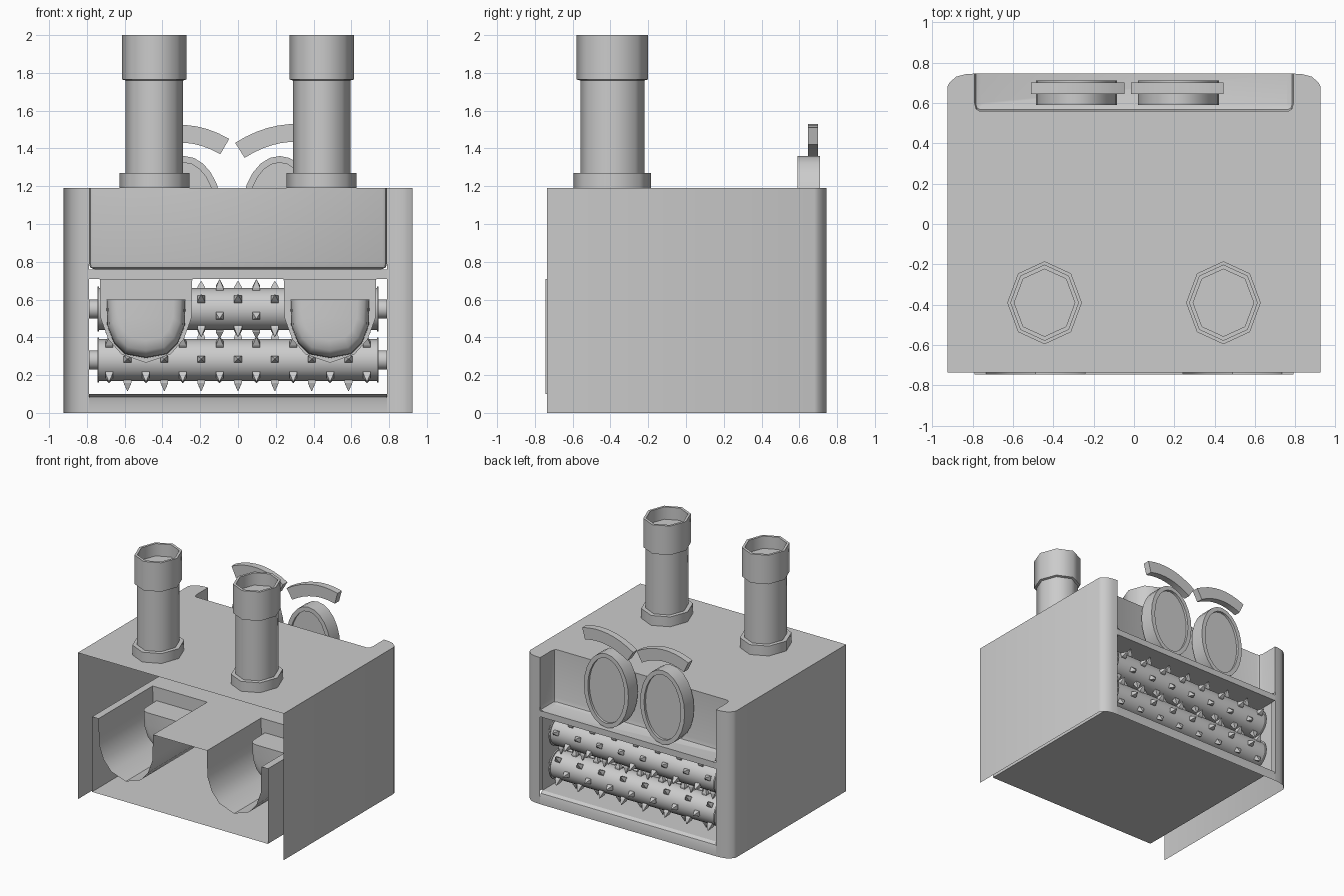
import bpy, bmesh, math
from mathutils import Vector, Matrix

if "Cube" in bpy.data.objects:
    bpy.data.objects.remove(bpy.data.objects["Cube"])


def finish(name, bm, angle=35):
    bmesh.ops.remove_doubles(bm, verts=bm.verts, dist=0.0005)
    bmesh.ops.recalc_face_normals(bm, faces=bm.faces)
    me = bpy.data.meshes.new(name)
    bm.to_mesh(me)
    bm.free()
    ob = bpy.data.objects.new(name, me)
    bpy.context.collection.objects.link(ob)
    bpy.ops.object.select_all(action='DESELECT')
    ob.select_set(True)
    bpy.context.view_layer.objects.active = ob
    bpy.ops.object.shade_smooth_by_angle(angle=math.radians(angle))
    return ob


def loft(bm, rings, closed=True, cap0=False, cap1=False):
    vs = [[bm.verts.new(p) for p in r] for r in rings]
    n = len(rings[0])
    for a, b in zip(vs, vs[1:]):
        for i in range(n if closed else n - 1):
            j = (i + 1) % n
            bm.faces.new((a[i], a[j], b[j], b[i]))
    if cap0:
        bm.faces.new(vs[0])
    if cap1:
        bm.faces.new(vs[-1])


def poly(bm, pts):
    bm.faces.new([bm.verts.new(p) for p in pts])


def at_y(pts, y):
    return [(x, y, z) for x, z in pts]


def at_z(pts, z):
    return [(x, y, z) for x, y in pts]


def flip(pts):
    return [(-x, y) for x, y in reversed(pts)]


TOP = 1.19
# Outer shell: side walls with rounded front pillars, recessed panel, top plate
bm = bmesh.new()
side = [(-.925, -.735), (-.925, .68), (-.915, .70), (-.88, .73), (-.835, .742), (-.79, .745)]
for s in (side, flip(side)):
    loft(bm, [at_z(s, 0), at_z(s, TOP)], closed=False)
notch = [(-.79, .745), (-.79, .60), (-.782, .57), (-.765, .56)]
notch += flip(notch)
foot = [(-.76, .745), (-.76, .60), (-.757, .595), (-.75, .59)]
foot += flip(foot)
mid = [((a[0] + b[0]) / 2 - (.008 if a[0] < 0 else -.008), (a[1] + b[1]) / 2 - (.007 if a[1] < .74 else 0))
       for a, b in zip(notch, foot)]
loft(bm, [at_z(notch, TOP), at_z(notch, .80), at_z(mid, .77), at_z(foot, .76)], closed=False)
poly(bm, at_z(foot, .76))
poly(bm, at_z(side + notch[1:-1] + flip(side), TOP))
# bar above the mouth and lip under it
loft(bm, [[(-.79, .745, z), (.79, .745, z)] for z in (.71, .76)], closed=False)
loft(bm, [[(-.79, y, z), (.79, y, z)] for y, z in ((.745, 0), (.745, .05), (.735, .085), (.71, .10))], closed=False)
finish("body_shell", bm)

# Mouth tunnel with two U channels sunk in its ceiling
half = [(-.245, .71), (-.24, .50), (-.20, .39), (-.13, .31), (0, .265)]
u = half + [(-x, z) for x, z in reversed(half[:-1])]
chan = [[(x + c, z) for x, z in u] for c in (-.487, .487)]
bm = bmesh.new()
section = [(-.79, .71)] + chan[0] + chan[1] + [(.79, .71)]
loft(bm, [at_y(section, -.745), at_y(section, -.05)], closed=False)
for c in chan:
    poly(bm, at_y(c, -.05))
loft(bm, [[(-.79, y, .71), (.79, y, .71)] for y in (-.05, .745)], closed=False)
walls = [(-.79, .71), (-.79, .10), (.79, .10), (.79, .71)]
loft(bm, [at_y(walls, -.745), at_y(walls, .71)], closed=False)
finish("mouth_tunnel", bm, 30)

# Rounded blocks at the end of each channel
cup = [(-.21, .60), (-.205, .46), (-.17, .37), (-.11, .31), (0, .29),
       (.11, .31), (.17, .37), (.205, .46), (.21, .60)]
for c, label in ((-.487, "left"), (.487, "right")):
    bm = bmesh.new()
    rings = []
    for y, s in ((-.05, 1), (-.18, .99), (-.225, .95), (-.25, .87), (-.26, .7)):
        rings.append([(c + x * s, y, .60 - (.60 - z) * s) for x, z in cup])
    loft(bm, rings, cap1=True)
    finish("channel_block_" + label, bm, 50)


# Octagonal chimneys, slightly deeper than wide, hollow at the top
def octagon(cx, r, z):
    return [(cx + r * math.cos(i * math.pi / 4), -.39 + 1.11 * r * math.sin(i * math.pi / 4), z)
            for i in range(8)]


for cx, label in ((-.443, "left"), (.443, "right")):
    bm = bmesh.new()
    prof = ((.185, 1.19), (.185, 1.27), (.153, 1.27), (.153, 1.76), (.17, 1.765),
            (.17, 2.0), (.15, 2.0), (.15, 1.90))
    loft(bm, [octagon(cx, r, z) for r, z in prof], cap1=True)
    finish("chimney_" + label, bm, 50)


# Oval eyes with a raised rim on both sides
def oval(cx, s, y, n=24):
    return [(cx + (.20 - s) * math.cos(2 * math.pi * i / n), y,
             1.06 + (.30 - s) * math.sin(2 * math.pi * i / n)) for i in range(n)]


for cx, label in ((-.285, "left"), (.22, "right")):
    bm = bmesh.new()
    prof = ((.035, .605), (.035, .59), (0, .59), (0, .71), (.035, .71), (.035, .69))
    loft(bm, [oval(cx, s, y) for s, y in prof], cap0=True, cap1=True)
    finish("eye_" + label, bm)

# Curved eyebrows: bent bars through three heights
for x0, x1, z0, zm, z1, label in ((-.49, -.07, 1.435, 1.477, 1.41, "left"),
                                  (.01, .43, 1.39, 1.475, 1.465, "right")):
    bm = bmesh.new()
    rings = []
    for i in range(9):
        t = i / 8
        z = z0 * (1 - t) * (1 - 2 * t) + zm * 4 * t * (1 - t) + z1 * t * (2 * t - 1)
        dz = z0 * (4 * t - 3) + zm * (4 - 8 * t) + z1 * (4 * t - 1)
        n = Vector((-dz, 0, x1 - x0)).normalized() * .047
        p = Vector((x0 + (x1 - x0) * t, 0, z))
        rings.append([p + n + Vector((0, .645, 0)), p + n + Vector((0, .70, 0)),
                      p - n + Vector((0, .70, 0)), p - n + Vector((0, .645, 0))])
    loft(bm, rings, cap0=True, cap1=True)
    finish("eyebrow_" + label, bm)


# Spiked rollers behind the mouth
def circle(x, r, z, n=24):
    return [(x, ROLL_Y + r * math.cos(2 * math.pi * i / n), z + r * math.sin(2 * math.pi * i / n))
            for i in range(n)]


ROLL_Y = .58
for zc, phase, odd, label in ((.55, 27, 0, "upper"), (.28, 47, 1, "lower")):
    bm = bmesh.new()
    prof = [(-.79, .05), (-.745, .05), (-.745, .12), (-.735, .12), (-.735, .11)]
    prof += [(-x, r) for x, r in reversed(prof)]
    loft(bm, [circle(x, r, zc) for x, r in prof], cap0=True, cap1=True)
    finish("roller_" + label, bm)
    bm = bmesh.new()
    for row in range(8):
        a = math.radians(180 - phase + 45 * row)
        out = Vector((0, math.cos(a), math.sin(a)))
        tan = Vector((0, -math.sin(a), math.cos(a)))
        count = 8 if (row + odd) % 2 else 7
        for k in range(count):
            o = Vector(((k - (count - 1) / 2) * .195, ROLL_Y, zc))
            base = [Vector((sx * .02, 0, 0)) + tan * st * .018
                    for sx, st in ((-1, -1), (1, -1), (1, 1), (-1, 1))]
            ring0 = [o + out * .10 + b for b in base]
            ring1 = [o + out * .122 + b for b in base]
            ring2 = [o + out * .165 + b * .08 for b in base]
            loft(bm, [ring0, ring1, ring2], cap1=True)
    finish("spikes_" + label, bm, 20)
